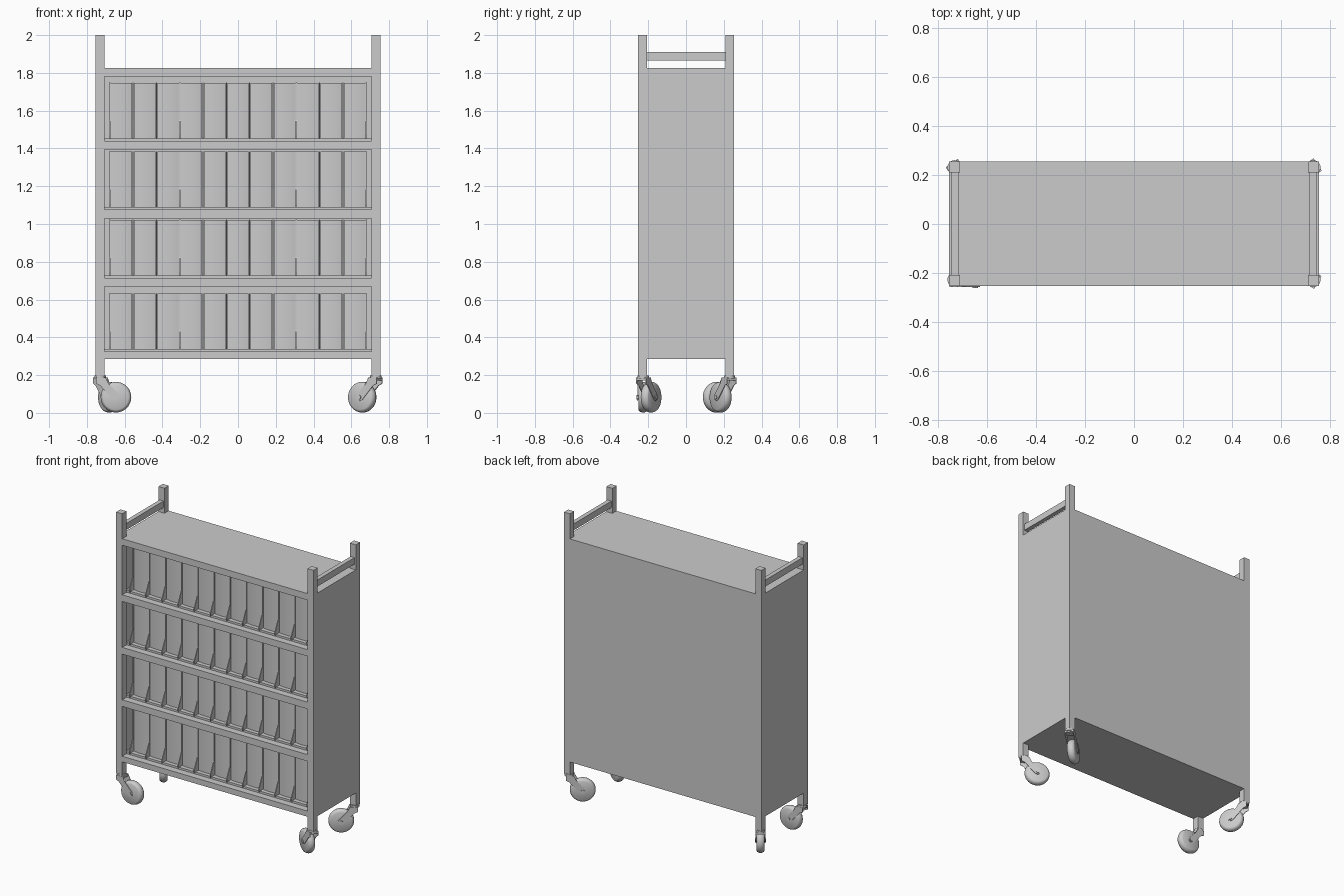
import bpy, bmesh, math
from mathutils import Vector, Matrix

cube = bpy.data.objects.get("Cube")
if cube:
    bpy.data.objects.remove(cube, do_unlink=True)

grey = bpy.data.materials.new("plain grey")
grey.use_nodes = True
grey.diffuse_color = (0.6, 0.6, 0.6, 1)
grey.node_tree.nodes["Principled BSDF"].inputs["Base Color"].default_value = (0.6, 0.6, 0.6, 1)


def finish(name, bm, smooth=False):
    bmesh.ops.recalc_face_normals(bm, faces=bm.faces)
    mesh = bpy.data.meshes.new(name)
    bm.to_mesh(mesh)
    bm.free()
    mesh.materials.append(grey)
    ob = bpy.data.objects.new(name, mesh)
    bpy.context.collection.objects.link(ob)
    if smooth:
        bpy.ops.object.select_all(action='DESELECT')
        ob.select_set(True)
        bpy.context.view_layer.objects.active = ob
        bpy.ops.object.shade_smooth_by_angle(angle=math.radians(35))
    return ob


def add_box(bm, x, y, z):
    size = [b - a for a, b in (x, y, z)]
    mid = [(a + b) / 2 for a, b in (x, y, z)]
    bmesh.ops.create_cube(bm, size=1, matrix=Matrix.Translation(mid) @ Matrix.Diagonal((*size, 1)))


def box(name, x, y, z):
    bm = bmesh.new()
    add_box(bm, x, y, z)
    return finish(name, bm)


def add_prism(bm, outline, offset):
    """Extrude a closed outline of 3D points along an offset."""
    face = bm.faces.new([bm.verts.new(p) for p in outline])
    ext = bmesh.ops.extrude_face_region(bm, geom=[face])
    moved = [v for v in ext["geom"] if isinstance(v, bmesh.types.BMVert)]
    bmesh.ops.translate(bm, verts=moved, vec=offset)


X, Y0, Y1, POST = 0.754, -0.253, 0.255, 0.046
BOTTOM, TOP = 0.286, 1.827

# cabinet shell
for side, label in ((-1, "right"), (1, "left")):
    xs = sorted((side * X, side * (X - 0.02)))
    box(label + "_side_panel", xs, (Y0 + POST, Y1), (BOTTOM, TOP))
    # push rail between the post tops
    box(label + "_push_rail", sorted((side * 0.715, side * 0.745)),
        (Y0 + 0.03, Y1 - 0.03), (1.865, 1.91))
    # corner posts
    for y, end in (((Y0, Y0 + POST), "front"), ((Y1 - POST, Y1), "back")):
        box(f"{end}_{label}_post", sorted((side * X, side * (X - POST))), y, (0.195, 2.0))
box("back_panel", (-X + 0.001, X - 0.001), (Y1 - 0.02, Y1), (BOTTOM, TOP))

# full depth boards between the bays
boards = [(BOTTOM, 0.325), (0.669, 0.715), (1.03, 1.077), (1.394, 1.44), (1.782, TOP)]
for i, z in enumerate(boards):
    box(f"shelf_board_{i + 1}", (-X + 0.001, X - 0.001), (Y0 + 0.001, Y1 - 0.001), z)

# bay contents: tray, file binders and dividers
SLOTS, PITCH, FACE = 11, 0.1234, -0.178
for i, (_, z) in enumerate(boards[:4]):
    box(f"tray_{i + 1}", (-0.71, 0.71), (-0.205, 0.2), (z, z + 0.014))

    bm = bmesh.new()
    for s in range(SLOTS):
        mid = (s - (SLOTS - 1) / 2) * PITCH
        half = PITCH / 2 - 0.005
        # gently rounded spine at the front
        arc = [(mid + half * t, FACE + 0.006 * t * t) for t in (-1, -0.75, -0.4, 0, 0.4, 0.75, 1)]
        plan = arc + [(mid + half, 0.2), (mid - half, 0.2)]
        add_prism(bm, [Vector((x, y, z + 0.014)) for x, y in plan], Vector((0, 0, 0.293)))
    finish(f"file_binders_{i + 1}", bm, smooth=True)

    # dividers flare forward near the bottom
    bm = bmesh.new()
    shape = [(-0.215, 0.01), (-0.215, 0.03), (-0.178, 0.11), (-0.178, 0.308), (0.2, 0.308), (0.2, 0.01)]
    for s in range(SLOTS + 1):
        x = (s - SLOTS / 2) * PITCH
        add_prism(bm, [Vector((x - 0.003, y, z + h)) for y, h in shape], Vector((0.006, 0, 0)))
    finish(f"slot_dividers_{i + 1}", bm)


def lathe(bm, profile, centre, steps=32):
    """Spin (radius, offset) pairs about the y axis through a centre."""
    verts = [bm.verts.new(Vector((r, y, 0))) for r, y in profile]
    edges = [bm.edges.new(p) for p in zip(verts, verts[1:])]
    bmesh.ops.spin(bm, geom=verts + edges, cent=(0, 0, 0), axis=(0, 1, 0),
                   angle=2 * math.pi, steps=steps)
    bmesh.ops.remove_doubles(bm, verts=bm.verts, dist=0.0001)
    bmesh.ops.translate(bm, verts=bm.verts, vec=centre)


TRAIL, AXLE, RADIUS = 0.084, 0.083, 0.081


def caster(name, x, y, angle):
    """Swivel caster trailing along local +x."""
    place = Matrix.Translation((x, y, 0)) @ Matrix.Rotation(math.radians(angle), 4, 'Z')
    # plain wheel with a rounded tread
    bm = bmesh.new()
    half = [(0, 0.025), (0.066, 0.025), (0.073, 0.021), (0.078, 0.014), (RADIUS, 0.005)]
    lathe(bm, half + [(r, -w) for r, w in reversed(half)], Vector((TRAIL, 0, AXLE)))
    finish(name + "_wheel", bm, True).matrix_world = place
    # fork arms and crown
    bm = bmesh.new()
    arm = [(-0.022, 0.185), (0.03, 0.185), (0.045, 0.155), (TRAIL + 0.019, 0.092),
           (TRAIL + 0.016, 0.072), (TRAIL, 0.064), (TRAIL - 0.017, 0.07), (0.0, 0.145), (-0.022, 0.155)]
    for w in (-0.03, 0.026):
        add_prism(bm, [Vector((px, w, pz)) for px, pz in arm], Vector((0, 0.004, 0)))
    add_box(bm, (-0.022, 0.03), (-0.03, 0.03), (0.172, 0.187))
    finish(name + "_fork", bm).matrix_world = place
    # swivel collar
    bm = bmesh.new()
    bmesh.ops.create_cone(bm, cap_ends=True, segments=24, radius1=0.03, radius2=0.03,
                          depth=0.018, matrix=Matrix.Translation((0, 0, 0.19)))
    finish(name + "_collar", bm, True).matrix_world = place
    # axle bolt
    bm = bmesh.new()
    lathe(bm, [(0, 0.034), (0.011, 0.034), (0.011, -0.034), (0, -0.034)],
          Vector((TRAIL, 0, AXLE)), 16)
    finish(name + "_axle", bm, True).matrix_world = place


caster("front_right_caster", -0.73, -0.227, 0)
caster("front_left_caster", 0.73, -0.227, 150)
caster("back_left_caster", 0.73, 0.23, 214)
caster("back_right_caster", -0.73, 0.23, -55)
